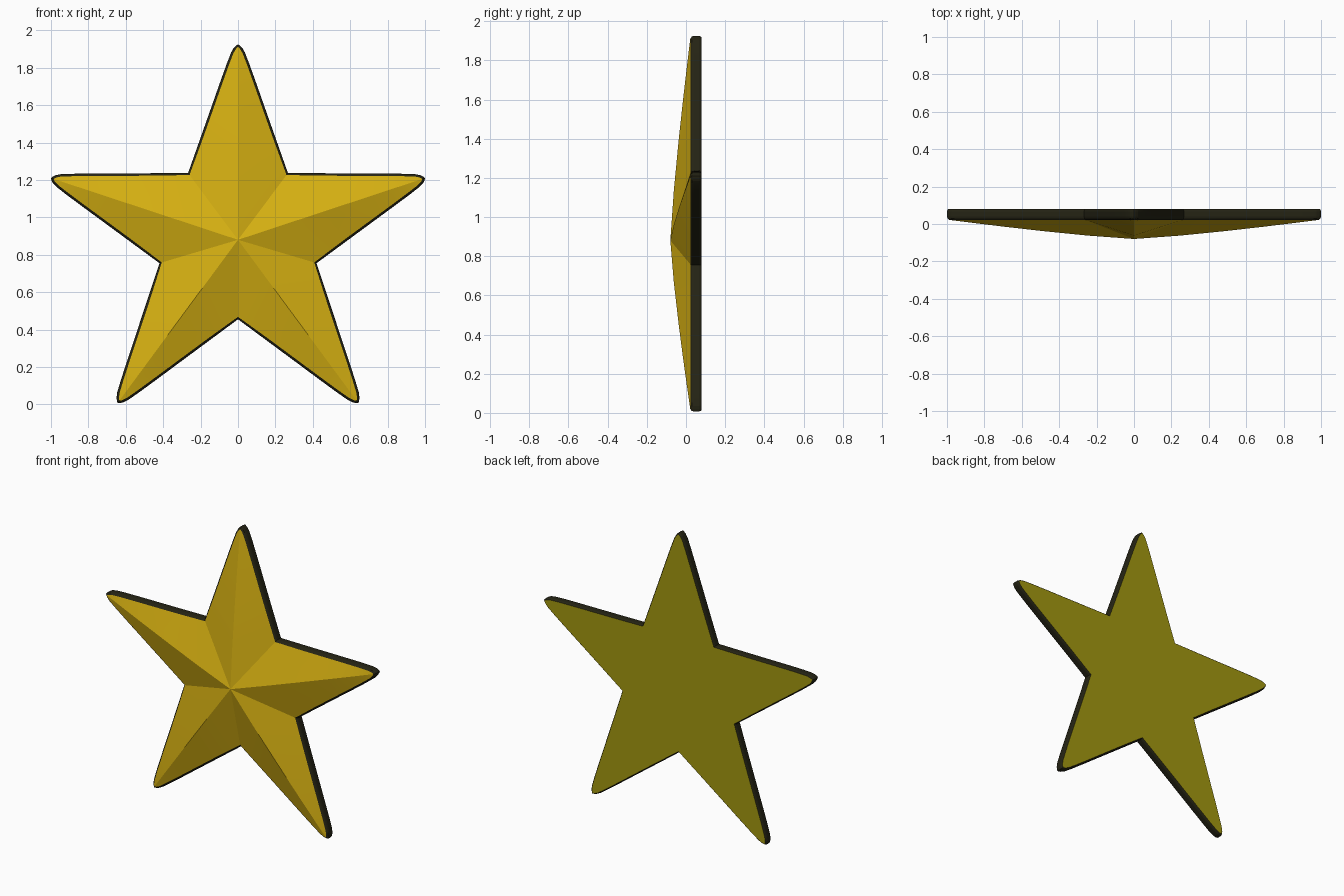
import bpy, bmesh
from mathutils import Vector as V

if "Cube" in bpy.data.objects:
    bpy.data.objects.remove(bpy.data.objects["Cube"])

CENTER = V((0, 0.88))
# Tips and inner corners, clockwise from the top (x, z); valley i follows tip i
half_tips = [(0, 1.925), (1.0, 1.21), (0.643, 0.008)]
half_valleys = [(0.267, 1.237), (0.42, 0.755), (0, 0.455)]
mirror = lambda p: (-p[0], p[1])
tips = [V(p) for p in half_tips + [mirror(half_tips[2]), mirror(half_tips[1])]]
valleys = [V(p) for p in half_valleys + [mirror(half_valleys[1]), mirror(half_valleys[0])]]

# Position along an arm edge, and outward bulge that rounds the tip
STEPS = [(0, 0), (0.25, 0.006), (0.5, 0.012), (0.7, 0.017), (0.85, 0.02),
         (0.94, 0.02), (0.975, 0.015), (0.993, 0.007), (1, 0)]
N = len(STEPS) - 1


def edge_point(valley, tip, s, bulge):
    axis = (tip - CENTER).normalized()
    side = V((-axis.y, axis.x))
    if side.dot(valley - CENTER) < 0:
        side = -side
    return valley.lerp(tip, s) + side * bulge


outline = []
for i in range(5):
    outline += [edge_point(valleys[i - 1], tips[i], *st) for st in STEPS[:-1]]
    outline += [edge_point(valleys[i], tips[i], *st) for st in reversed(STEPS[1:])]
COUNT = len(outline)


def inset(d):
    """Move the outline inwards by d."""
    result = []
    for i, p in enumerate(outline):
        a = (p - outline[i - 1]).normalized()
        b = (outline[(i + 1) % COUNT] - p).normalized()
        n = (V((a.y, -a.x)) + V((b.y, -b.x))).normalized()
        result.append(p + n * d)
    return result


bm = bmesh.new()


def ring(d, y):
    return [bm.verts.new((p.x, y, p.y)) for p in inset(d)]


def face(verts, mat):
    bm.faces.new(verts).material_index = mat


# Dark rounded rim
rings = [ring(0.013, 0.022), ring(0.003, 0.03), ring(0, 0.04),
         ring(0, 0.066), ring(0.003, 0.075), ring(0.008, 0.08)]
for r0, r1 in zip(rings, rings[1:]):
    for i in range(COUNT):
        j = (i + 1) % COUNT
        face([r0[i], r0[j], r1[j], r1[i]], 1)

# Flat back
hub = bm.verts.new((0, 0.08, CENTER.y))
for i in range(COUNT):
    face([rings[-1][i], rings[-1][(i + 1) % COUNT], hub], 2)

# Faceted front: each arm rises to a ridge that climbs to the centre peak
front = rings[0]
peak = bm.verts.new((0, -0.08, CENTER.y))
for arm in range(5):
    start = arm * 2 * N
    tip = front[start + N]
    ridge = [peak]
    for s, _ in STEPS[1:-1]:
        p = CENTER.lerp(V((tip.co.x, tip.co.z)), s)
        ridge.append(bm.verts.new((p.x, 0.022 - 0.102 * (1 - s ** 1.25), p.y)))
    ridge.append(tip)
    for direction, base in ((1, start), (-1, start + 2 * N)):
        edge = [front[(base + direction * k) % COUNT] for k in range(N + 1)]
        for k in range(N - 1):
            face([edge[k], edge[k + 1], ridge[k + 1], ridge[k]], 0)
        face([edge[N - 1], tip, ridge[N - 1]], 0)

bmesh.ops.recalc_face_normals(bm, faces=bm.faces[:])
mesh = bpy.data.meshes.new("star")
bm.to_mesh(mesh)
bm.free()

for name, col in (("gold", (0.68, 0.44, 0.006)),
                  ("dark_rim", (0.018, 0.017, 0.007)),
                  ("olive_back", (0.36, 0.31, 0.005))):
    mat = bpy.data.materials.new(name)
    mat.diffuse_color = (*col, 1)
    mat.use_nodes = True
    mat.node_tree.nodes["Principled BSDF"].inputs["Base Color"].default_value = mat.diffuse_color
    mesh.materials.append(mat)

star = bpy.data.objects.new("star", mesh)
bpy.context.collection.objects.link(star)
bpy.context.view_layer.objects.active = star
star.select_set(True)
bpy.ops.object.shade_smooth_by_angle(angle=0.2)
